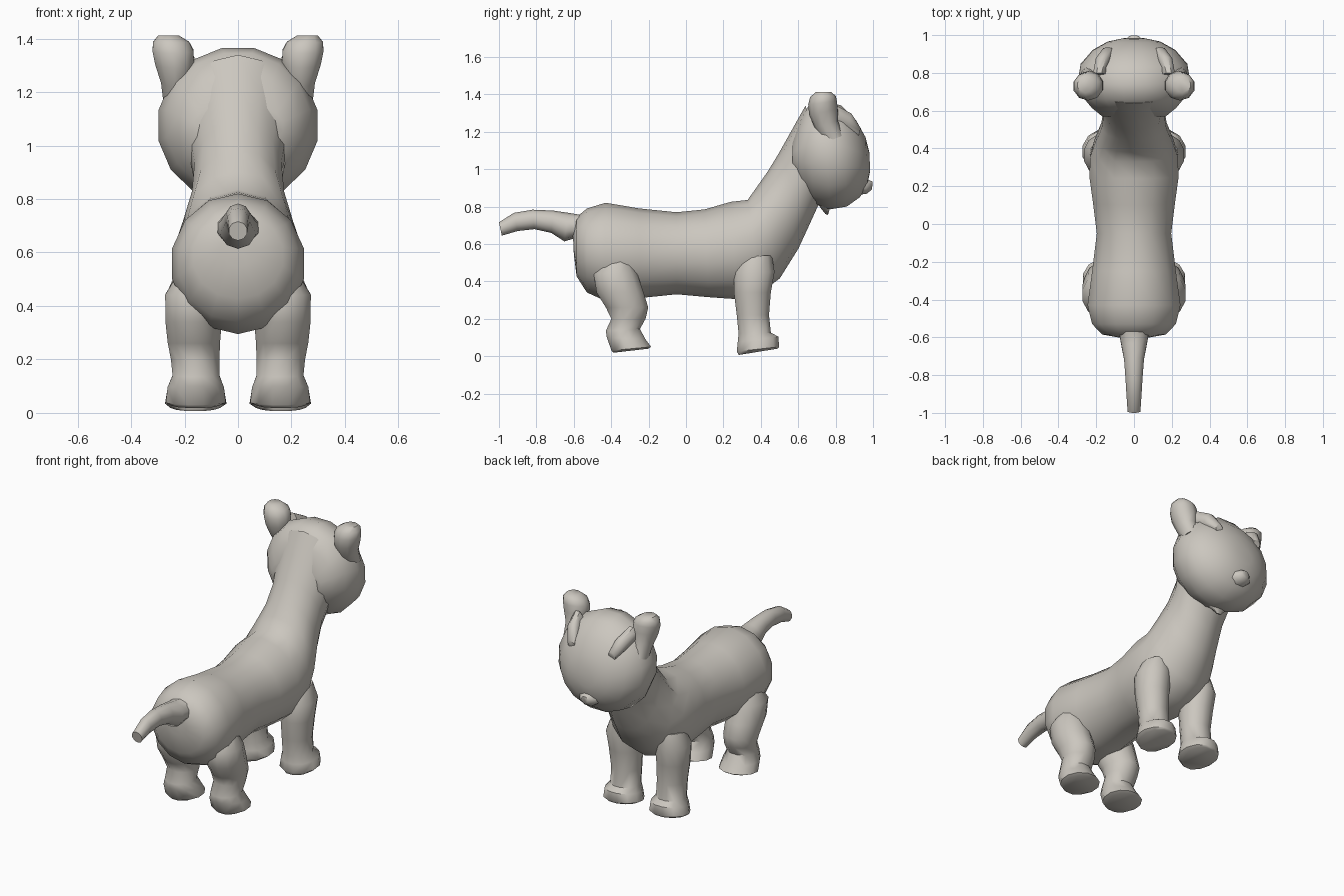
import bpy, bmesh, math
from mathutils import Vector

fur = bpy.data.materials.new("warm_grey")
fur.diffuse_color = (0.60, 0.57, 0.52, 1)


def loft(name, rings, sides=14, mirror=False, angle=50):
    """Skin elliptical rings: (y0, z0, y1, z1, half width, x centre)."""
    bm = bmesh.new()
    loops = []
    for y0, z0, y1, z1, hw, cx in rings:
        a, b = Vector((cx, y0, z0)), Vector((cx, y1, z1))
        mid, half = (a + b) / 2, (b - a) / 2
        loop = []
        for i in range(sides):
            t = 2 * math.pi * (i + 0.5) / sides
            loop.append(bm.verts.new(mid + half * math.sin(t) * 1.02
                                     + Vector((hw * math.cos(t) * 1.01, 0, 0))))
        loops.append(loop)
    for p, q in zip(loops, loops[1:]):
        for i in range(sides):
            j = (i + 1) % sides
            bm.faces.new((p[i], p[j], q[j], q[i]))
    bm.faces.new(loops[0])
    bm.faces.new(loops[-1])
    bmesh.ops.recalc_face_normals(bm, faces=bm.faces)
    finish(name, bm, mirror, angle)


def finish(name, bm, mirror, angle):
    me = bpy.data.meshes.new(name)
    bm.to_mesh(me)
    bm.free()
    me.materials.append(fur)
    ob = bpy.data.objects.new(name, me)
    bpy.context.collection.objects.link(ob)
    if mirror:
        ob.modifiers.new("mirror", 'MIRROR').use_mirror_merge = False
    bpy.ops.object.select_all(action='DESELECT')
    ob.select_set(True)
    bpy.context.view_layer.objects.active = ob
    bpy.ops.object.shade_smooth_by_angle(angle=math.radians(angle))


# Torso flowing up into the neck
loft("body", [
    (-0.60, 0.55, -0.605, 0.66, 0.07, 0),
    (-0.585, 0.43, -0.585, 0.74, 0.17, 0),
    (-0.53, 0.345, -0.53, 0.785, 0.225, 0),
    (-0.43, 0.30, -0.43, 0.815, 0.25, 0),
    (-0.25, 0.315, -0.25, 0.785, 0.225, 0),
    (-0.05, 0.335, -0.05, 0.765, 0.20, 0),
    (0.12, 0.32, 0.10, 0.78, 0.22, 0),
    (0.27, 0.31, 0.24, 0.82, 0.24, 0),
    (0.40, 0.345, 0.33, 0.83, 0.235, 0),
    (0.50, 0.42, 0.38, 0.90, 0.21, 0),
    (0.60, 0.58, 0.44, 0.985, 0.175, 0),
    (0.66, 0.71, 0.50, 1.085, 0.165, 0),
    (0.71, 0.82, 0.57, 1.21, 0.185, 0),
    (0.76, 0.92, 0.64, 1.335, 0.20, 0),
])

# Rounded head
loft("head", [
    (0.57, 0.98, 0.57, 1.16, 0.17, 0),
    (0.62, 0.88, 0.61, 1.27, 0.225, 0),
    (0.68, 0.82, 0.66, 1.345, 0.27, 0),
    (0.77, 0.785, 0.74, 1.365, 0.30, 0),
    (0.86, 0.80, 0.83, 1.34, 0.285, 0),
    (0.93, 0.85, 0.91, 1.26, 0.22, 0),
    (0.97, 0.92, 0.96, 1.17, 0.14, 0),
    (0.985, 0.99, 0.98, 1.09, 0.06, 0),
], sides=16)

# Ears: stem on the side of the head with a bulbous tip
loft("ear", [
    (0.74, 1.14, 0.84, 1.18, 0.045, 0.235),
    (0.69, 1.22, 0.81, 1.26, 0.055, 0.235),
    (0.66, 1.29, 0.81, 1.32, 0.075, 0.237),
    (0.655, 1.345, 0.805, 1.365, 0.08, 0.243),
    (0.665, 1.385, 0.80, 1.39, 0.07, 0.25),
    (0.695, 1.412, 0.775, 1.412, 0.04, 0.26),
], sides=10, mirror=True)

# Brow ridges running forward from the ears
loft("brow", [
    (0.78, 1.25, 0.80, 1.345, 0.035, 0.185),
    (0.86, 1.21, 0.885, 1.30, 0.04, 0.165),
    (0.92, 1.17, 0.935, 1.22, 0.025, 0.14),
], sides=8, mirror=True)

# Nose and small chin tuft
loft("nose", [
    (0.92, 0.86, 0.92, 0.97, 0.075, 0),
    (0.965, 0.865, 0.965, 0.95, 0.06, 0),
    (0.995, 0.89, 0.997, 0.935, 0.025, 0),
], sides=8)
loft("chin_tuft", [
    (0.69, 0.83, 0.79, 0.82, 0.10, 0),
    (0.72, 0.79, 0.77, 0.79, 0.05, 0),
    (0.745, 0.76, 0.76, 0.755, 0.015, 0),
], sides=8)

# Tail
loft("tail", [
    (-0.47, 0.66, -0.47, 0.79, 0.07, 0),
    (-0.60, 0.63, -0.57, 0.755, 0.08, 0),
    (-0.65, 0.615, -0.63, 0.765, 0.07, 0),
    (-0.72, 0.66, -0.71, 0.777, 0.055, 0),
    (-0.81, 0.68, -0.82, 0.782, 0.047, 0),
    (-0.90, 0.67, -0.92, 0.765, 0.041, 0),
    (-0.985, 0.645, -1.0, 0.715, 0.035, 0),
], sides=10)

# Front legs with paws
loft("front_leg", [
    (0.28, 0.006, 0.49, 0.04, 0.095, 0.16),
    (0.27, 0.025, 0.50, 0.05, 0.117, 0.158),
    (0.275, 0.075, 0.495, 0.105, 0.108, 0.158),
    (0.28, 0.12, 0.455, 0.125, 0.088, 0.157),
    (0.27, 0.22, 0.445, 0.22, 0.088, 0.157),
    (0.255, 0.34, 0.455, 0.34, 0.096, 0.163),
    (0.255, 0.45, 0.475, 0.45, 0.10, 0.168),
    (0.29, 0.53, 0.46, 0.54, 0.075, 0.155),
], sides=12, mirror=True)

# Hind legs with bent knees and paws
loft("hind_leg", [
    (-0.39, 0.018, -0.20, 0.04, 0.09, 0.16),
    (-0.40, 0.03, -0.185, 0.05, 0.115, 0.158),
    (-0.425, 0.10, -0.215, 0.09, 0.108, 0.158),
    (-0.43, 0.135, -0.245, 0.145, 0.09, 0.157),
    (-0.40, 0.20, -0.215, 0.20, 0.093, 0.16),
    (-0.43, 0.26, -0.20, 0.26, 0.10, 0.165),
    (-0.48, 0.34, -0.225, 0.34, 0.108, 0.166),
    (-0.495, 0.44, -0.26, 0.445, 0.11, 0.165),
    (-0.45, 0.51, -0.29, 0.52, 0.08, 0.15),
], sides=12, mirror=True)
